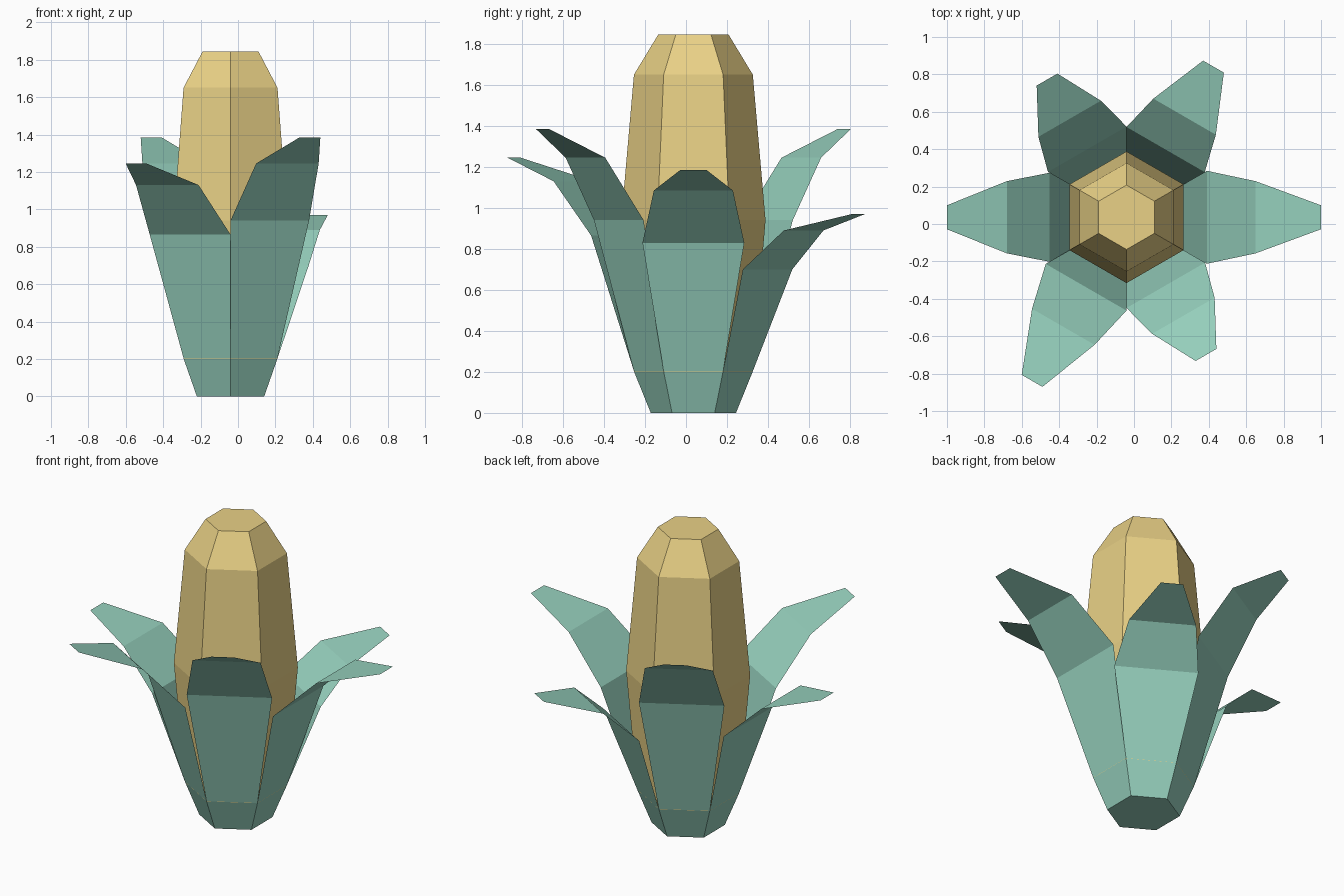
import bpy
from math import cos, sin, tan, pi, radians

if "Cube" in bpy.data.objects:
    bpy.data.objects.remove(bpy.data.objects["Cube"])

CX, CY = -0.04, 0.036   # axis of the cob


def material(name, color):
    m = bpy.data.materials.new(name)
    m.diffuse_color = color
    m.use_nodes = True
    m.node_tree.nodes["Principled BSDF"].inputs["Base Color"].default_value = m.diffuse_color
    return m


def add_mesh(name, verts, faces, mat):
    me = bpy.data.meshes.new(name)
    me.from_pydata(verts, [], faces)
    me.materials.append(mat)
    ob = bpy.data.objects.new(name, me)
    bpy.context.collection.objects.link(ob)
    return ob


def hex_lathe(name, rings, mat, cap_bottom=False, cap_top=False):
    """Six-sided body from (radius, z) rings."""
    verts = [(CX + r * cos(pi / 6 + k * pi / 3), CY + r * sin(pi / 6 + k * pi / 3), z)
             for r, z in rings for k in range(6)]
    faces = [(i * 6 + k, i * 6 + (k + 1) % 6, i * 6 + 6 + (k + 1) % 6, i * 6 + 6 + k)
             for i in range(len(rings) - 1) for k in range(6)]
    if cap_bottom:
        faces.append(tuple(range(5, -1, -1)))
    if cap_top:
        n = 6 * (len(rings) - 1)
        faces.append(tuple(range(n, n + 6)))
    return add_mesh(name, verts, faces, mat)


def leaf(name, angle, rows, mat):
    """Strip of quads from (distance, half width, z) rows, pointing along angle."""
    a = radians(angle)
    verts = []
    for d, w, z in rows:
        for s in (-w, w):
            verts.append((CX + d * cos(a) - s * sin(a), CY + d * sin(a) + s * cos(a), z))
    faces = [(2 * i, 2 * i + 1, 2 * i + 3, 2 * i + 2) for i in range(len(rows) - 1)]
    return add_mesh(name, verts, faces, mat)


green = material("husk_green", (0.30, 0.62, 0.50, 1))
yellow = material("corn_yellow", (0.82, 0.64, 0.24, 1))

# Cob
hex_lathe("cob", [(0.289, 0.2), (0.352, 0.94), (0.29, 1.65), (0.172, 1.845)],
          yellow, cap_top=True)

# Closed base of the husk
hex_lathe("husk_base", [(0.208, 0.0), (0.289, 0.2)], green, cap_bottom=True)

# Husk leaves: angle, then (distance, z) of the bend, shoulder and tip
leaves = [
    (0,   (0.430, 0.83),  (0.690, 1.085), (1.040, 1.185)),
    (60,  (0.418, 0.70),  (0.621, 0.89),  (0.930, 0.97)),
    (120, (0.420, 0.94),  (0.608, 1.245), (0.850, 1.385)),
    (180, (0.412, 0.745), (0.640, 0.96),  (0.960, 1.05)),
    (240, (0.432, 0.865), (0.676, 1.13),  (1.010, 1.245)),
    (300, (0.420, 0.94),  (0.608, 1.245), (0.850, 1.385)),
]
for i, (ang, bend, shoulder, tip) in enumerate(leaves):
    rows = [(0.25, 0.1445, 0.2),
            (bend[0], bend[0] * tan(pi / 6), bend[1]),
            (shoulder[0], 0.193, shoulder[1]),
            (tip[0], 0.064, tip[1])]
    leaf(f"husk_leaf_{i + 1}", ang, rows, green)
